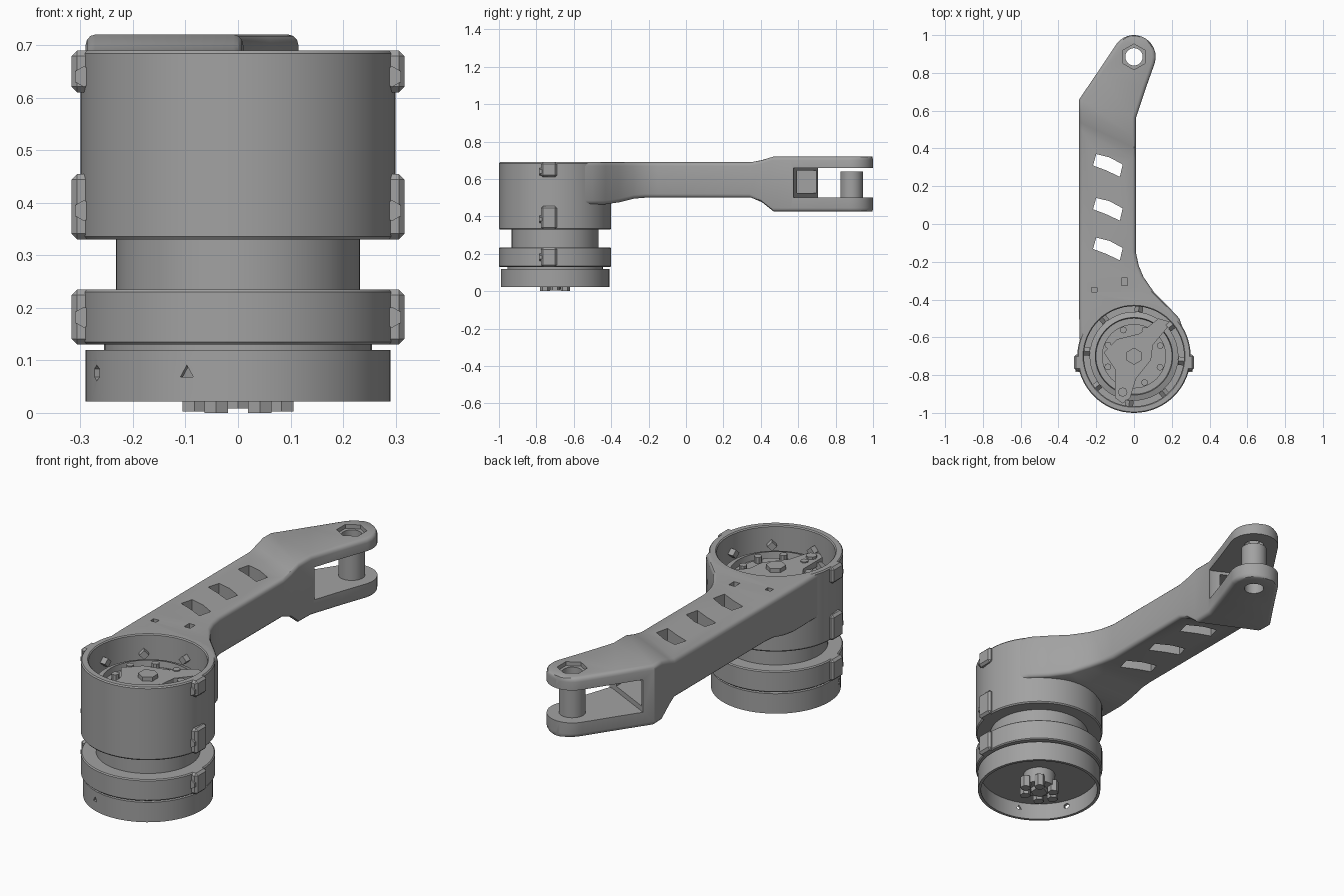
import bpy, bmesh, math
from mathutils import Matrix, Vector

if "Cube" in bpy.data.objects:
    bpy.data.objects.remove(bpy.data.objects["Cube"])

CY = -0.70            # y of the housing axis
PIN = (0.0, 0.885)    # fork pin position

grey = bpy.data.materials.new("satin_grey")
grey.diffuse_color = (0.36, 0.36, 0.36, 1)
grey.use_nodes = True
grey.node_tree.nodes["Principled BSDF"].inputs["Base Color"].default_value = grey.diffuse_color


def finish(name, bm, smooth=True):
    bmesh.ops.recalc_face_normals(bm, faces=bm.faces)
    me = bpy.data.meshes.new(name)
    bm.to_mesh(me)
    bm.free()
    ob = bpy.data.objects.new(name, me)
    bpy.context.collection.objects.link(ob)
    me.materials.append(grey)
    if smooth:
        shade(ob)
    return ob


def activate(ob):
    bpy.ops.object.select_all(action='DESELECT')
    ob.select_set(True)
    bpy.context.view_layer.objects.active = ob


def shade(ob):
    activate(ob)
    bpy.ops.object.shade_smooth_by_angle(angle=math.radians(32))


def cut(ob, cutters):
    for c in cutters:
        c.hide_render = True
        m = ob.modifiers.new("cut", 'BOOLEAN')
        m.operation, m.solver, m.object = 'DIFFERENCE', 'EXACT', c
        activate(ob)
        bpy.ops.object.modifier_apply(modifier=m.name)
        bpy.data.objects.remove(c, do_unlink=True)
    shade(ob)


def cyl(name, r, z0, z1, x=0.0, y=CY, n=48, r2=None):
    bm = bmesh.new()
    bmesh.ops.create_cone(bm, cap_ends=True, segments=n, radius1=r, radius2=r if r2 is None else r2,
                          depth=z1 - z0, matrix=Matrix.Translation((x, y, (z0 + z1) / 2)))
    return finish(name, bm)


def rod(name, a, b, r, n=6):
    a, b = Vector(a), Vector(b)
    rot = (b - a).to_track_quat('Z', 'Y').to_matrix().to_4x4()
    bm = bmesh.new()
    bmesh.ops.create_cone(bm, cap_ends=True, segments=n, radius1=r, radius2=r, depth=(b - a).length,
                          matrix=Matrix.Translation((a + b) / 2) @ rot)
    return finish(name, bm)


def prism(name, pts, z0, z1):
    bm = bmesh.new()
    lo = [bm.verts.new((x, y, z0)) for x, y in pts]
    hi = [bm.verts.new((x, y, z1)) for x, y in pts]
    bm.faces.new(lo)
    bm.faces.new(hi)
    for i in range(len(pts)):
        j = (i + 1) % len(pts)
        bm.faces.new((lo[i], lo[j], hi[j], hi[i]))
    return finish(name, bm)


def box(name, x0, x1, y0, y1, z0, z1, bevel=0.0):
    bm = bmesh.new()
    bmesh.ops.create_cube(bm, size=1)
    bmesh.ops.scale(bm, vec=(x1 - x0, y1 - y0, z1 - z0), verts=bm.verts)
    bmesh.ops.translate(bm, vec=((x0 + x1) / 2, (y0 + y1) / 2, (z0 + z1) / 2), verts=bm.verts)
    if bevel:
        bmesh.ops.bevel(bm, geom=bm.edges[:], offset=bevel, segments=1, affect='EDGES')
    return finish(name, bm)


def loft(name, rings, close_ends):
    """Skin closed loops; close_ends caps them, otherwise the last joins the first."""
    bm = bmesh.new()
    vs = [[bm.verts.new(p) for p in ring] for ring in rings]
    n, k = len(vs), len(vs[0])
    for i in range(n - 1 if close_ends else n):
        a, b = vs[i], vs[(i + 1) % n]
        for j in range(k):
            l = (j + 1) % k
            bm.faces.new((a[j], a[l], b[l], b[j]))
    if close_ends:
        bm.faces.new(vs[0])
        bm.faces.new(vs[-1])
    return finish(name, bm)


def tube(name, prof, x=0.0, y=CY, n=64):
    return loft(name, [[(x + r * math.cos(2 * math.pi * i / n), y + r * math.sin(2 * math.pi * i / n), z)
                        for i in range(n)] for r, z in prof], False)


# housing, lower clamp ring, base cup
tube("housing", [(0.295, 0.33), (0.30, 0.336), (0.30, 0.684), (0.295, 0.69), (0.27, 0.69),
                 (0.265, 0.685), (0.265, 0.40), (0.23, 0.40), (0.23, 0.33)])
tube("clamp_ring", [(0.295, 0.13), (0.30, 0.135), (0.30, 0.23), (0.295, 0.235), (0.225, 0.235), (0.225, 0.13)])
base = cyl("base_cup", 0.29, 0.022, 0.12, n=64)
cup_cutters = [cyl("cut_cup", 0.276, 0.0, 0.105, n=64)]
for hx, hy, n in ((-0.10, -0.28, 3), (-0.272, -0.11, 6)):
    cup_cutters.append(rod("cut_hole", (hx * 0.85, CY + hy * 0.85, 0.076),
                           (hx * 1.15, CY + hy * 1.15, 0.076), 0.015, n))
cut(base, cup_cutters)
cyl("spacer", 0.255, 0.118, 0.132)

# motor can with its cap, lever horn and screws
cyl("motor_can", 0.232, 0.11, 0.56, n=64)
tube("motor_cap_rim", [(0.235, 0.55), (0.235, 0.58), (0.205, 0.59), (0.20, 0.55)])
cyl("motor_cap", 0.17, 0.55, 0.575)
prism("lever_horn", [(-0.10, -0.92), (-0.06, -0.95), (-0.02, -0.92), (0.01, -0.82), (0.09, -0.72), (0.10, -0.64),
                     (0.20, -0.52), (0.13, -0.50), (0.03, -0.58), (-0.09, -0.61), (-0.16, -0.68), (-0.10, -0.77)],
      0.57, 0.60)
cyl("horn_nut", 0.045, 0.595, 0.62, n=6)
cyl("horn_tip_screw", 0.025, 0.595, 0.612, -0.06, -0.89, 8)
for i in range(8):
    a = math.radians(22 + 45 * i)
    cyl("cap_screw", 0.018, 0.56, 0.605, 0.15 * math.cos(a), CY + 0.15 * math.sin(a), 8)
    b = a + 0.3
    rod("bore_clip", (0.235 * math.cos(b), CY + 0.235 * math.sin(b), 0.60),
        (0.275 * math.cos(b), CY + 0.275 * math.sin(b), 0.60), 0.022, 4)

# hub under the base
cyl("hub", 0.075, 0.03, 0.11, n=24)
cyl("hub_nut", 0.04, 0.008, 0.04, n=6)
for i in range(6):
    a = math.radians(60 * i)
    cyl("hub_lug", 0.026, 0.0 if i % 3 else 0.003, 0.06, 0.083 * math.cos(a), CY + 0.062 * math.sin(a), 6)

# clamp ears with screws, both sides
for s in (-1, 1):
    for z0, z1, zs in ((0.61, 0.69, 0.64), (0.33, 0.455, 0.385), (0.13, 0.235, 0.182)):
        x0, x1 = sorted((s * 0.27, s * 0.317))
        box("clamp_ear", x0, x1, -0.775, -0.69, z0, z1, 0.011)
        rod("ear_screw", (s * 0.293, -0.783, zs), (s * 0.293, -0.74, zs), 0.02, 6)

# arm: lofted sections (left y, left x, right y, right x, bottom, top)
st = [(-0.62, -0.287, -0.62, 0.28, 0.465, 0.69), (-0.50, -0.29, -0.50, 0.24, 0.465, 0.69),
      (-0.43, -0.29, -0.43, 0.175, 0.465, 0.69), (-0.36, -0.29, -0.36, 0.105, 0.475, 0.69),
      (-0.28, -0.29, -0.28, 0.05, 0.495, 0.69), (-0.22, -0.29, -0.22, 0.025, 0.50, 0.69),
      (-0.15, -0.29, -0.15, 0.01, 0.50, 0.69), (0.50, -0.29, 0.34, 0.01, 0.50, 0.69),
      (0.54, -0.29, 0.40, 0.01, 0.475, 0.702), (0.60, -0.29, 0.46, 0.01, 0.427, 0.72),
      (0.66, -0.29, 0.56, 0.01, 0.425, 0.72), (0.80, -0.195, 0.72, 0.063, 0.425, 0.72)]
for k in range(8):
    t = k / 7
    la, ra = math.radians(146 - 51 * t), math.radians(-17 + 102 * t)
    dz = 0.014 if k == 7 else 0.0
    st.append((PIN[1] + 0.115 * math.sin(la), 0.115 * math.cos(la),
               PIN[1] + 0.115 * math.sin(ra), 0.115 * math.cos(ra), 0.425 + dz, 0.72 - dz))
rings = []
for yl, xl, yr, xr, zb, zt in st:
    L, R = Vector((xl, yl, 0)), Vector((xr, yr, 0))
    w = (R - L).length
    r = min(0.02, w * 0.4)
    ring = []
    for q, (u, z) in enumerate(((w - r, zt - r), (r, zt - r), (r, zb + r), (w - r, zb + r))):
        for j in range(4):
            a = math.radians(90 * q + 30 * j)
            p = L.lerp(R, (u + r * math.cos(a)) / w)
            ring.append((p.x, p.y, z + r * math.sin(a)))
    rings.append(ring)
arm = loft("arm", rings, True)

# bore, fork slot, inner pocket, pin hole and windows cut out of the arm
cutters = [cyl("cut_bore", 0.28, 0.3, 0.8, n=64),
           prism("cut_slot", [(0.08, 0.57), (0.0, 0.575), (-0.23, 0.69), (-0.4, 0.78), (-0.4, 1.2),
                              (0.3, 1.2), (0.3, 0.57)], 0.50, 0.66),
           prism("cut_pocket", [(-0.035, 0.44), (-0.035, 0.75), (-0.245, 0.85), (-0.245, 0.48)], 0.525, 0.645),
           cyl("cut_pin_hole", 0.046, 0.3, 0.8, *PIN, n=24),
           cyl("cut_hex_top", 0.068, 0.70, 0.8, *PIN, n=6),
           box("cut_pit", -0.066, -0.034, -0.325, -0.285, 0.63, 0.8),
           box("cut_pit", -0.225, -0.195, -0.36, -0.335, 0.63, 0.8)]
for c in (0.31, 0.078, -0.132):
    cutters.append(prism("cut_window", [(-0.20, c + 0.06), (-0.217, c), (-0.15, c - 0.025), (-0.075, c - 0.06),
                                        (-0.06, c + 0.005), (-0.13, c + 0.043)], 0.3, 0.9))
cut(arm, cutters)

# hollow fork pin
tube("fork_pin", [(0.06, 0.495), (0.06, 0.64), (0.046, 0.64), (0.046, 0.495)], *PIN, n=32)
